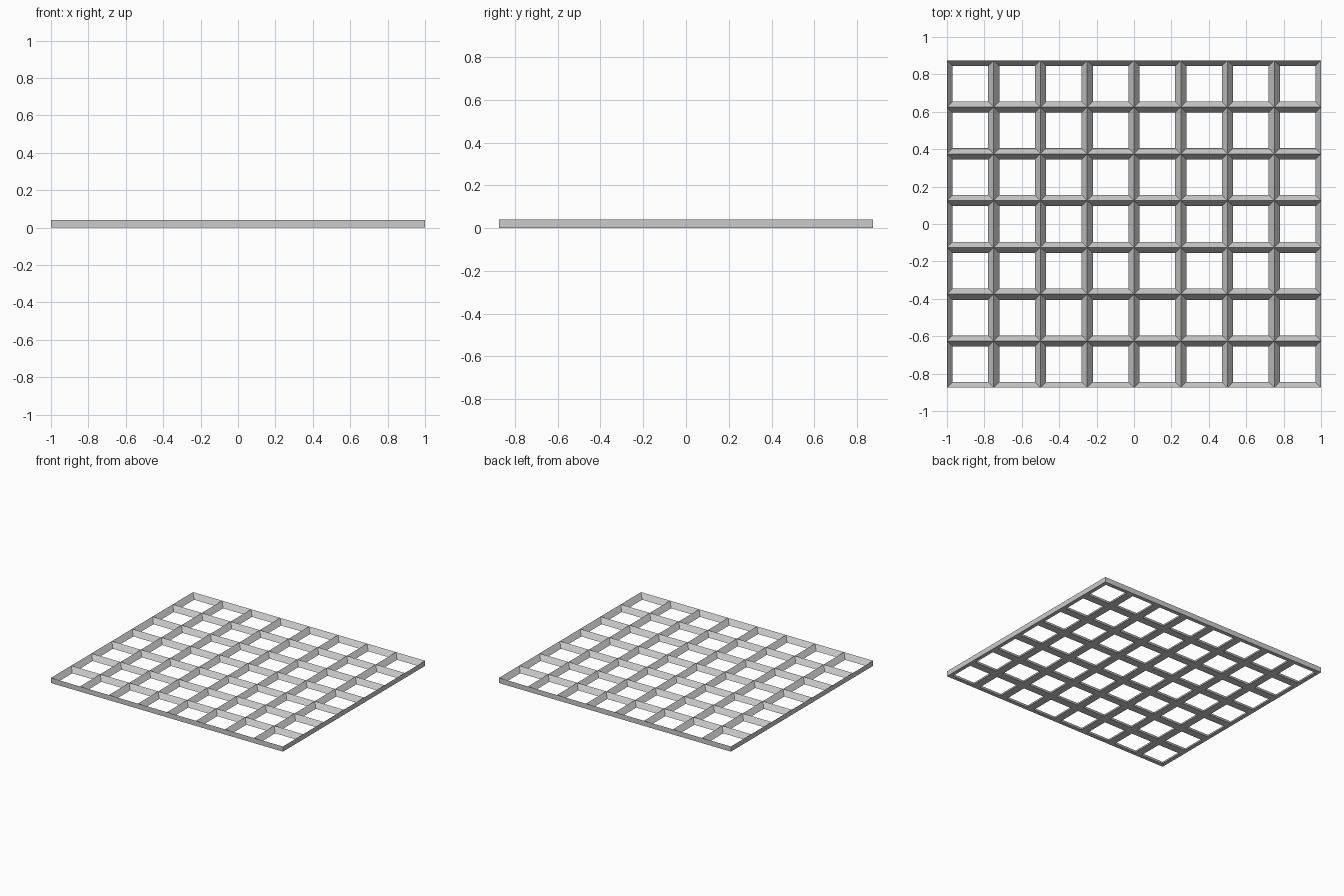
import bpy
import bmesh
from mathutils import Matrix

cube = bpy.data.objects.get("Cube")
if cube:
    bpy.data.objects.remove(cube, do_unlink=True)

COLUMNS, ROWS = 8, 7
CELL = 0.25
HEIGHT = 0.04
SLOPE = 0.03

grey = bpy.data.materials.new("plain grey")
grey.use_nodes = True
colour = (0.6, 0.6, 0.6, 1)
grey.diffuse_color = colour
grey.node_tree.nodes["Principled BSDF"].inputs["Base Color"].default_value = colour

bm = bmesh.new()

# Flat lattice: a grid of cells with a square hole cut in each
size = Matrix.Diagonal((COLUMNS * CELL / 2, ROWS * CELL / 2, 1, 1))
bmesh.ops.create_grid(bm, x_segments=COLUMNS, y_segments=ROWS, size=1, matrix=size)
corners = set(bm.verts)
holes = list(bm.faces)
bmesh.ops.inset_individual(bm, faces=holes, thickness=SLOPE, use_even_offset=True)
bmesh.ops.delete(bm, geom=holes, context='FACES_ONLY')
bmesh.ops.delete(bm, geom=[e for e in bm.edges if not e.link_faces], context='EDGES')

# Sloped top: a copy of the lattice with its cell lines raised into ridges
copy = bmesh.ops.duplicate(bm, geom=bm.verts[:] + bm.edges[:] + bm.faces[:])
for v in corners:
    copy["vert_map"][v].co.z = HEIGHT
bmesh.ops.remove_doubles(bm, verts=bm.verts[:], dist=0.001)

# Upright outer rim between the two outlines
rim = [e for e in bm.edges if e.is_boundary]
bmesh.ops.bridge_loops(bm, edges=rim)
bmesh.ops.recalc_face_normals(bm, faces=bm.faces[:])

mesh = bpy.data.meshes.new("lattice_panel")
bm.to_mesh(mesh)
bm.free()
mesh.materials.append(grey)
panel = bpy.data.objects.new("lattice_panel", mesh)
bpy.context.collection.objects.link(panel)
